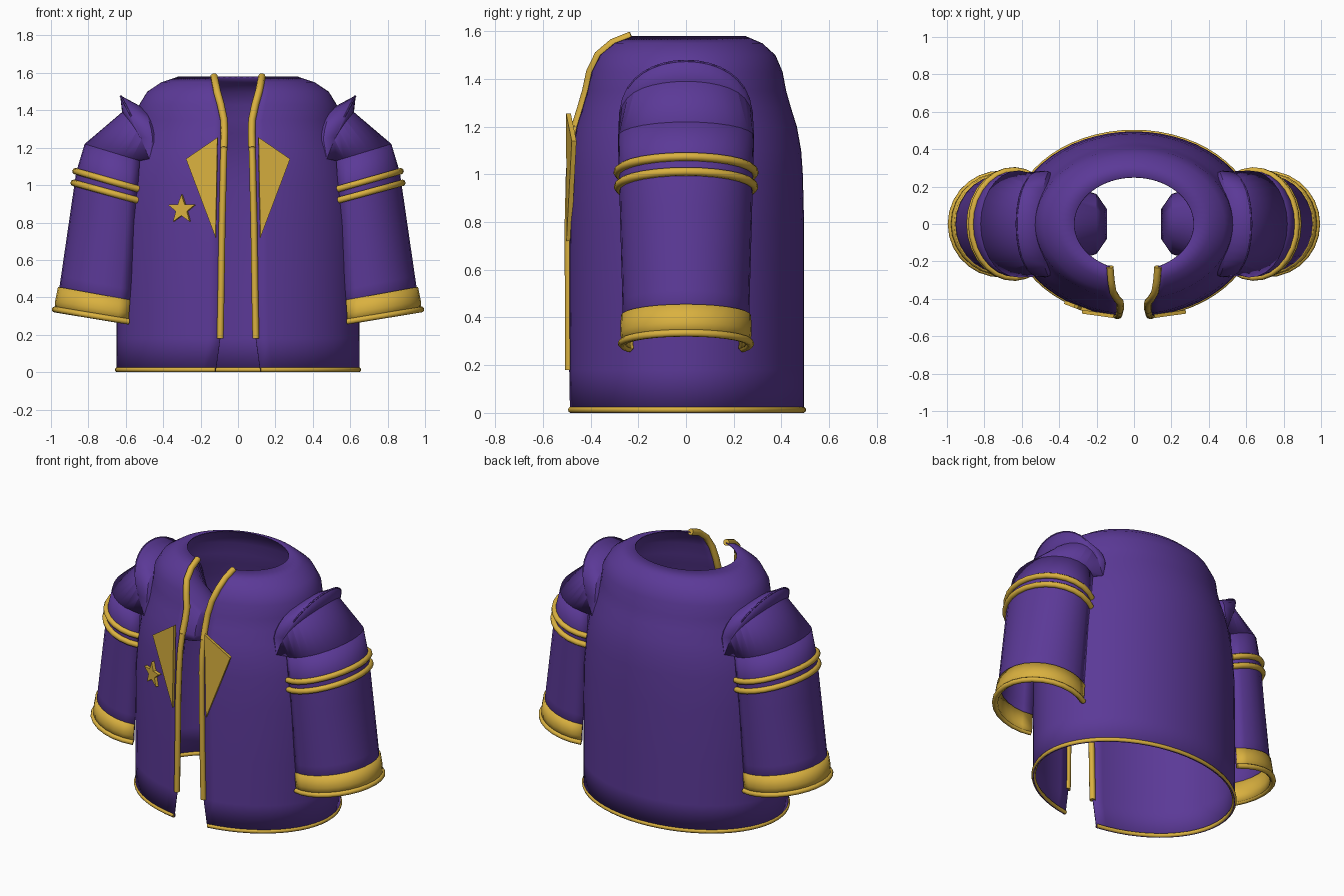
import bpy, bmesh, math
from mathutils import Vector, Matrix

if "Cube" in bpy.data.objects:
    bpy.data.objects.remove(bpy.data.objects["Cube"])


def material(name, rgb):
    m = bpy.data.materials.new(name)
    m.diffuse_color = (*rgb, 1)
    m.use_nodes = True
    m.node_tree.nodes["Principled BSDF"].inputs["Base Color"].default_value = m.diffuse_color
    return m


PURPLE = material("purple cloth", (0.105, 0.041, 0.31))
GOLD = material("gold trim", (0.70, 0.44, 0.05))


def finish(ob, mat, angle=35):
    ob.data.materials.append(mat)
    bpy.ops.object.select_all(action='DESELECT')
    ob.select_set(True)
    bpy.context.view_layer.objects.active = ob
    bpy.ops.object.shade_smooth_by_angle(angle=math.radians(angle))
    return ob


def mesh_object(name, verts, faces, mat, angle=35):
    me = bpy.data.meshes.new(name)
    me.from_pydata([tuple(v) for v in verts], [], faces)
    me.update()
    ob = bpy.data.objects.new(name, me)
    bpy.context.collection.objects.link(ob)
    return finish(ob, mat, angle)


def mirrored(row, side):
    """Reversing the row keeps faces pointing outward after mirroring."""
    return row if side > 0 else [(-p[0], p[1], p[2]) for p in reversed(row)]


def loft(name, rows, mat, side=1, angle=35, thick=0.006):
    rows = [mirrored(r, side) for r in rows]
    n = len(rows[0])
    faces = [(r*n+i, r*n+i+1, (r+1)*n+i+1, (r+1)*n+i)
             for r in range(len(rows)-1) for i in range(n-1)]
    ob = mesh_object(name, [p for r in rows for p in r], faces, mat, angle)
    s = ob.modifiers.new("thickness", 'SOLIDIFY')
    s.thickness, s.offset = thick, -1
    return ob


def tube(name, path, radius, mat, side=1):
    """Eight-sided capped tube swept along a path."""
    pts = [Vector(p) for p in mirrored(path, side)]
    k, verts, faces = 8, [], []
    ref = Vector((0.31, 0.2, 0.93))
    for i, p in enumerate(pts):
        t = (pts[min(i+1, len(pts)-1)] - pts[max(i-1, 0)]).normalized()
        if i == 0 and abs(t.z) > 0.8:
            ref = Vector((1, 0, 0))
        u = (ref - t*ref.dot(t)).normalized()
        w = t.cross(u)
        ref = u
        verts += [p + radius*(u*math.cos(a) + w*math.sin(a))
                  for a in (2*math.pi*j/k for j in range(k))]
    for i in range(len(pts)-1):
        for j in range(k):
            m = (j+1) % k
            faces.append((i*k+j, i*k+m, (i+1)*k+m, (i+1)*k+j))
    faces += [tuple(reversed(range(k))), tuple(range(len(verts)-k, len(verts)))]
    return mesh_object(name, verts, faces, mat, 50)


def plate(name, outline, thick, tilt, loc, mat):
    """Flat badge facing the front, turned about z to follow the chest."""
    n = len(outline)
    rot = Matrix.Rotation(tilt, 3, 'Z')
    verts = [rot @ Vector((x, y, z)) + Vector(loc)
             for y in (-thick/2, thick/2) for x, z in outline]
    faces = [tuple(range(n)), tuple(range(2*n-1, n-1, -1))]
    faces += [(i, n+i, n+(i+1) % n, (i+1) % n) for i in range(n)]
    ob = mesh_object(name, verts, faces, mat, 20)
    bm = bmesh.new()
    bm.from_mesh(ob.data)
    bmesh.ops.recalc_face_normals(bm, faces=bm.faces)
    bm.to_mesh(ob.data)
    bm.free()
    return ob


# Jacket body: (height, half width, half depth, half front gap)
PROFILE = [(0, .65, .495, .12), (.18, .65, .495, .095), (.45, .65, .495, .09),
           (.8, .645, .495, .085), (1.0, .625, .49, .08), (1.1, .605, .483, .078),
           (1.2, .575, .465, .075), (1.28, .55, .44, .073), (1.35, .535, .42, .075),
           (1.43, .528, .405, .092), (1.5, .485, .375, .112),
           (1.55, .41, .32, .122), (1.58, .32, .25, .128)]


def body_row(z, rx, ry, gap, n=56):
    a0 = math.asin(gap/rx)
    angles = [a0 + (2*math.pi - 2*a0)*i/n for i in range(n+1)]
    return [(rx*math.sin(a), -ry*math.cos(a), z) for a in angles]


body = [body_row(*p) for p in PROFILE]
loft("jacket_body", body, PURPLE)

# Hem and front edge trim
tube("hem_trim", body_row(.013, .646, .491, .12), .013, GOLD)
for side in (1, -1):
    edge = [row[0] for row in body[1:]]
    lower, upper = edge[:6], edge[5:]
    tube("front_trim_lower", lower, .018, GOLD, side)
    tube("front_trim_upper", upper, .02, GOLD, side)

# Lapels
for side in (1, -1):
    shape = [(side*x, z) for x, z in ((.12, .72), (.28, 1.14), (.11, 1.255))]
    plate("lapel", shape, .02, side*math.radians(8), (0, -.508, 0), GOLD)

# Chest star
star = []
for i in range(10):
    r = .08 if i % 2 == 0 else .033
    a = math.pi/2 + i*math.pi/5
    star.append((r*math.cos(a), r*math.sin(a)))
plate("chest_star", star, .02, -math.radians(21), (-.3, -.445, .87), GOLD)

# Sleeves: C-shaped sections, open toward the body
END = math.radians(118)
SEG = 18
PHI = [-END + 2*END*i/SEG for i in range(SEG+1)]


def sleeve_row(t, grow=0.0):
    """t = 0 at the cuff, 1 at the top of the tube."""
    if t < .82:
        k = t/.82
        outer = (.972 + (.865-.972)*k, .335 + (1.07-.335)*k)
    else:
        k = (t-.82)/.18
        outer = (.865 - .045*k, 1.07 + .15*k)
    inner = (.585 - .06*t, .27 + .86*t)
    ry = .262 + .024*t + grow
    row = []
    for p in PHI:
        s = (math.cos(p) - math.cos(END))/(1 - math.cos(END))
        row.append((inner[0] + (outer[0]+grow-inner[0])*s, ry*math.sin(p),
                    inner[1] + (outer[1]-inner[1])*s))
    return row


def crest_row(dx, dz, ys=1.0):
    """Arched shoulder crest leaning outward above the sleeve."""
    row = []
    for p in PHI:
        a = p/END*math.pi/2
        c = max(math.cos(a), 0.0)
        row.append((.475 + .155*c**.7 + dx*c**.4, .285*ys*math.sin(a),
                    1.14 + .34*c**.6 + dz*c))
    return row


def inner_row(x, ry, zlow, zhigh):
    """Rounded end of the sleeve inside the body."""
    return [(x, ry*math.sin(p/END*math.pi/2),
             zlow + (zhigh-zlow)*math.cos(p/END*math.pi/2)) for p in PHI]


for side in (1, -1):
    loft("sleeve", [sleeve_row(t) for t in (0, .2, .4, .6, .82, 1)], PURPLE, side)
    loft("shoulder_cap", [sleeve_row(1), crest_row(-.01, -.09), crest_row(0, 0)],
         PURPLE, side, 12)
    loft("shoulder_inside", [crest_row(0, 0), crest_row(-.13, -.07),
                             inner_row(.33, .20, 1.0, 1.3),
                             inner_row(.2, .16, 1.0, 1.2),
                             inner_row(.145, .08, 1.0, 1.12)], PURPLE, side, 25)
    # Cuff band with rolled lower rim
    loft("cuff", [sleeve_row(-.005, .008), sleeve_row(.05, .012), sleeve_row(.135, .008)],
         GOLD, side, 35, .02)
    tube("cuff_rim", sleeve_row(0, .008), .016, GOLD, side)
    # Two sleeve bands
    for t in (.755, .825):
        tube("sleeve_band", sleeve_row(t, .005), .018, GOLD, side)
